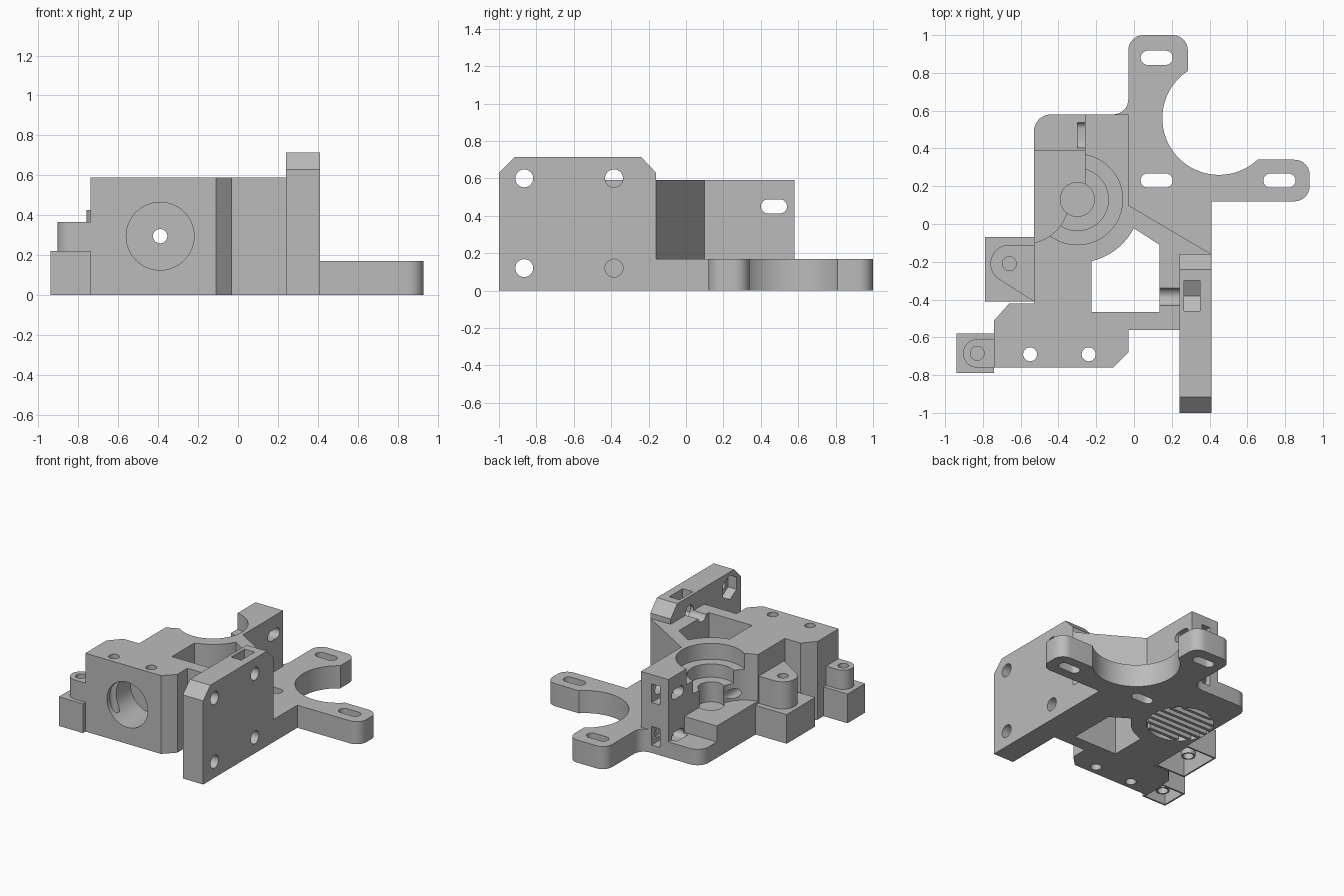
import bpy, bmesh, math
from mathutils import Vector

cube = bpy.data.objects.get("Cube")
if cube:
    bpy.data.objects.remove(cube)

grey = bpy.data.materials.new("plain grey")
grey.use_nodes = True
grey.diffuse_color = (0.5, 0.5, 0.5, 1)
grey.node_tree.nodes["Principled BSDF"].inputs["Base Color"].default_value = (0.5, 0.5, 0.5, 1)


def arc(cx, cy, r, a0, a1, n=24):
    """Points along an arc, angles in degrees."""
    steps = [math.radians(a0 + (a1 - a0) * i / n) for i in range(n + 1)]
    return [(cx + r * math.cos(a), cy + r * math.sin(a)) for a in steps]


def circle(cx, cy, r, n=48):
    return arc(cx, cy, r, 0, 360, n)[:-1]


def rounded(points, n=8):
    """Fillet each corner given as (x, y, radius); plain (x, y) stays sharp."""
    out = []
    for i, p in enumerate(points):
        if len(p) == 2:
            out.append(p)
            continue
        c, r = Vector(p[:2]), p[2]
        a = (Vector(points[i - 1][:2]) - c).normalized()
        b = (Vector(points[(i + 1) % len(points)][:2]) - c).normalized()
        half = a.angle(b) / 2
        mid = c + (a + b).normalized() * r / math.sin(half)
        start = c + a * r / math.tan(half) - mid
        end = c + b * r / math.tan(half) - mid
        turn = start.angle_signed(end)
        for k in range(n + 1):
            t = -turn * k / n
            out.append((mid.x + start.x * math.cos(t) - start.y * math.sin(t),
                        mid.y + start.x * math.sin(t) + start.y * math.cos(t)))
    return out


def rect(x0, y0, x1, y1):
    return [(x0, y0), (x1, y0), (x1, y1), (x0, y1)]


def slot(cx, cy, length, width):
    h = (length - width) / 2
    return arc(cx + h, cy, width / 2, -90, 90, 12) + arc(cx - h, cy, width / 2, 90, 270, 12)


def prism(name, outline, lo, hi, axis="z"):
    """Extrude an outline along an axis: z takes (x, y), x takes (y, z), y takes (x, z)."""
    place = {"z": lambda a, b, c: (a, b, c),
             "x": lambda a, b, c: (c, a, b),
             "y": lambda a, b, c: (a, c, b)}[axis]
    bm = bmesh.new()
    face = bm.faces.new([bm.verts.new(place(a, b, lo)) for a, b in outline])
    top = bmesh.ops.extrude_face_region(bm, geom=[face])["geom"]
    verts = [v for v in top if isinstance(v, bmesh.types.BMVert)]
    bmesh.ops.translate(bm, verts=verts, vec=place(0, 0, hi - lo))
    bmesh.ops.recalc_face_normals(bm, faces=bm.faces)
    mesh = bpy.data.meshes.new(name)
    bm.to_mesh(mesh)
    bm.free()
    mesh.materials.append(grey)
    obj = bpy.data.objects.new(name, mesh)
    bpy.context.collection.objects.link(obj)
    return obj


def cut(targets, outline, lo, hi, axis="z"):
    """Remove an extruded outline from each target."""
    cutter = prism("cutter", outline, lo, hi, axis)
    cutter.hide_render = True
    for obj in targets:
        mod = obj.modifiers.new("cut", "BOOLEAN")
        mod.operation, mod.solver, mod.object = "DIFFERENCE", "EXACT", cutter
        bpy.context.view_layer.objects.active = obj
        bpy.ops.object.modifier_apply(modifier=mod.name)
    bpy.data.objects.remove(cutter)


# Motor mount with two arms around the round opening
mount = prism("motor_mount", rounded(
    [(.41, -.16), (.41, .12), (.93, .12, .08), (.93, .34, .08)]
    + arc(.45, .56, .30, -47, -236.6, 40)
    + [(.285, 1, .08), (-.03, 1, .08)]
    + arc(-.11, .66, .08, 0, -90, 8) + [(-.03, .58), (-.03, .10)]), 0, .17)
for x, y in [(.12, .88), (.12, .23), (.77, .23)]:
    cut([mount], slot(x, y, .17, .076), -.1, .3)

# Main body
body = prism("main_body", rounded(
    [(-.74, -.76), (-.11, -.76), (-.03, -.68), (-.03, -.56), (.24, -.56), (.24, -.16),
     (.41, -.16), (-.03, .10), (-.03, .58), (-.53, .58, .09), (-.53, -.42),
     (-.66, -.42), (-.74, -.51)]), 0, .59)

# Filament shaft through the body, curved around the gear pocket
cut([body], rect(-.225, -.465, .135, -.11)[:3] + [(.135, -.11)]
    + arc(-.30, .13, .335, -27, -77, 16), -.1, .8)

# Gear pocket: stepped bores, open to the side
gx, gy = -.30, .13
cut([body], circle(gx, gy, .24), .47, .8)
cut([body], circle(gx, gy, .165), .37, .8)
cut([body], circle(gx, gy, .09), .22, .8)
cut([body], circle(-.58, gy, .235), .24, .8)
cut([body], rect(-.7, gy, -.26, .5), .24, .8)
cut([body], rect(-.7, .39, -.26, .7), .12, .8)

# Tension screw slots and nut pockets in the rear wall
for z in (.13, .45):
    cut([body], slot(.47, z, .14, .075), -.3, -.1 if z < .2 else .1, "x")
    cut([body], rect(-.19, z - .07, -.12, z + .07), .42, .7, "y")

# Front bore with its filament hole, and vertical screw holes
cut([body], circle(-.39, .295, .17), -.9, -.48, "y")
cut([body], circle(-.39, .295, .036, 24), -.6, .3, "y")
for x in (-.55, -.24):
    cut([body], circle(x, -.69, .037, 24), -.1, .8)

# Ribbed round recess under the gear pocket
cut([body], circle(gx, gy, .23), -.1, .04)
for i in range(-3, 4):
    y = i * .06
    h = math.sqrt(.23 ** 2 - (abs(y) + .012) ** 2)
    prism("support_rib", rect(gx - h, gy + y - .012, gx + h, gy + y + .012), 0, .04)

# Upright side plate with chamfered corners
plate = prism("side_plate", [(-1, 0), (-.16, 0), (-.16, .63), (-.24, .715),
                             (-.915, .715), (-1, .63)], .24, .41, "x")
for z in (.12, .60):
    cut([plate], circle(-.865, z, .048, 32), .1, .6, "x")
    cut([plate], arc(-.865, z, .092, 30, 330, 5), .1, .31, "x")
    cut([plate, body], circle(-.385, z, .048, 32), .1, .6, "x")
cut([plate], arc(-.38, .60, .092, 150, 390, 4) + [(-.30, .9), (-.46, .9)], .265, .35, "x")


# Screw lugs standing on hollow support boxes
def lug(name, outline, box, hole, top):
    x0, y0, x1, y1 = box
    support = prism(name + "_support", rect(*box), 0, .22)
    cut([support], rect(x0 + .012, y0 + .012, x1 - .012, y1 - .012), -.1, .205)
    boss = prism(name, outline, .21, top)
    cut([boss], circle(*hole, .037, 24), .25, .8)
    tube = prism(name + "_tube", circle(*hole, .048, 24), .03, .21)
    cut([tube], circle(*hole, .037, 24), -.1, .19)


lug("side_lug", [(-.53, -.41), (-.53, -.11)] + arc(-.66, -.21, .1, 90, 235),
    (-.79, -.41, -.53, -.07), (-.66, -.21), .425)
lug("front_lug", [(-.74, -.76), (-.74, -.61)] + arc(-.83, -.685, .075, 90, 270),
    (-.94, -.79, -.74, -.58), (-.83, -.685), .365)

# Smooth the curved walls, keep the edges sharp
bpy.ops.object.select_all(action="DESELECT")
for obj in bpy.context.collection.objects:
    if obj.type == "MESH":
        obj.select_set(True)
        bpy.context.view_layer.objects.active = obj
bpy.ops.object.shade_smooth_by_angle(angle=math.radians(30))
